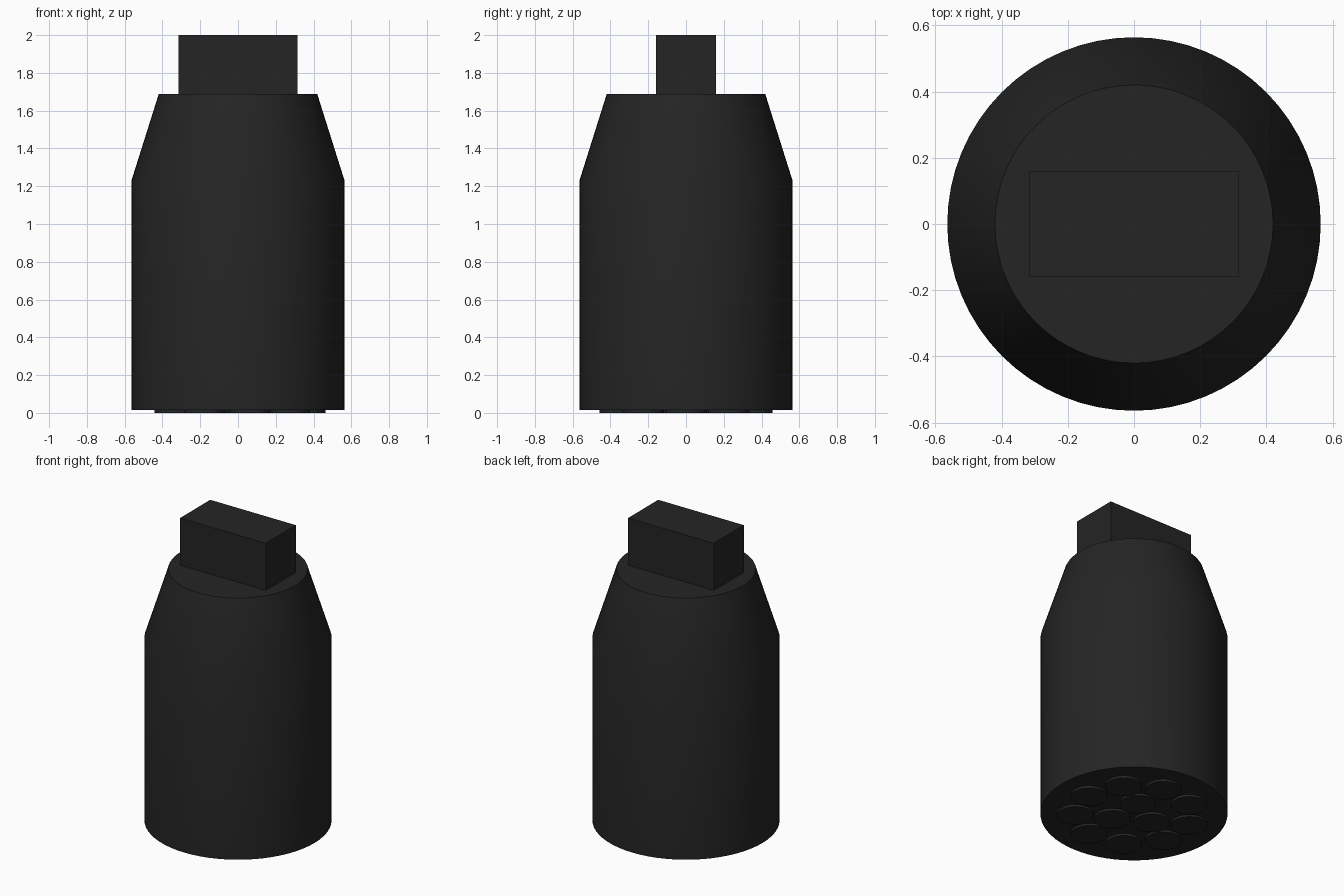
import bpy, bmesh
from math import cos, sin, radians, tau

cube = bpy.data.objects.get("Cube")
if cube:
    bpy.data.objects.remove(cube)

BASE_Z, SHOULDER_Z, TOP_Z = 0.015, 1.23, 1.687

black = bpy.data.materials.new("matte_black")
black.use_nodes = True
black.diffuse_color = (0.018, 0.018, 0.018, 1)
shader = black.node_tree.nodes["Principled BSDF"]
shader.inputs["Base Color"].default_value = black.diffuse_color
shader.inputs["Roughness"].default_value = 0.8


def finish(name, bm, smooth=True):
    mesh = bpy.data.meshes.new(name)
    bmesh.ops.recalc_face_normals(bm, faces=bm.faces)
    bm.to_mesh(mesh)
    bm.free()
    mesh.materials.append(black)
    obj = bpy.data.objects.new(name, mesh)
    bpy.context.collection.objects.link(obj)
    if smooth:
        bpy.ops.object.select_all(action="DESELECT")
        obj.select_set(True)
        bpy.context.view_layer.objects.active = obj
        bpy.ops.object.shade_smooth_by_angle(angle=radians(30))
    return obj


def turned(name, profile, sides, centre=(0, 0)):
    """Closed solid of stacked rings given as (radius, height)."""
    bm = bmesh.new()
    rings = [[bm.verts.new((centre[0] + r * cos(tau * i / sides),
                            centre[1] + r * sin(tau * i / sides), z))
              for i in range(sides)] for r, z in profile]
    for low, high in zip(rings, rings[1:]):
        for i in range(sides):
            j = (i + 1) % sides
            bm.faces.new((low[i], low[j], high[j], high[i]))
    bm.faces.new(rings[0][::-1])
    bm.faces.new(rings[-1])
    return finish(name, bm)


# Cylindrical body with tapered shoulder
turned("body", [(0.564, BASE_Z), (0.564, SHOULDER_Z), (0.42, TOP_Z)], 64)

# Rectangular key block on top
bm = bmesh.new()
bmesh.ops.create_cube(bm, size=1)
bmesh.ops.scale(bm, vec=(0.63, 0.316, 2 - TOP_Z), verts=bm.verts)
bmesh.ops.translate(bm, vec=(0, 0, (2 + TOP_Z) / 2), verts=bm.verts)
finish("top_block", bm, smooth=False)

# Two rings of shallow round pads under the base
for ring, count, radius, start in (("inner", 3, 0.137, 60), ("outer", 9, 0.353, 0)):
    for k in range(count):
        a = radians(start) + tau * k / count
        turned(f"{ring}_pad_{k + 1}", [(0.11, 0), (0.11, BASE_Z)], 32,
               (radius * cos(a), radius * sin(a)))
